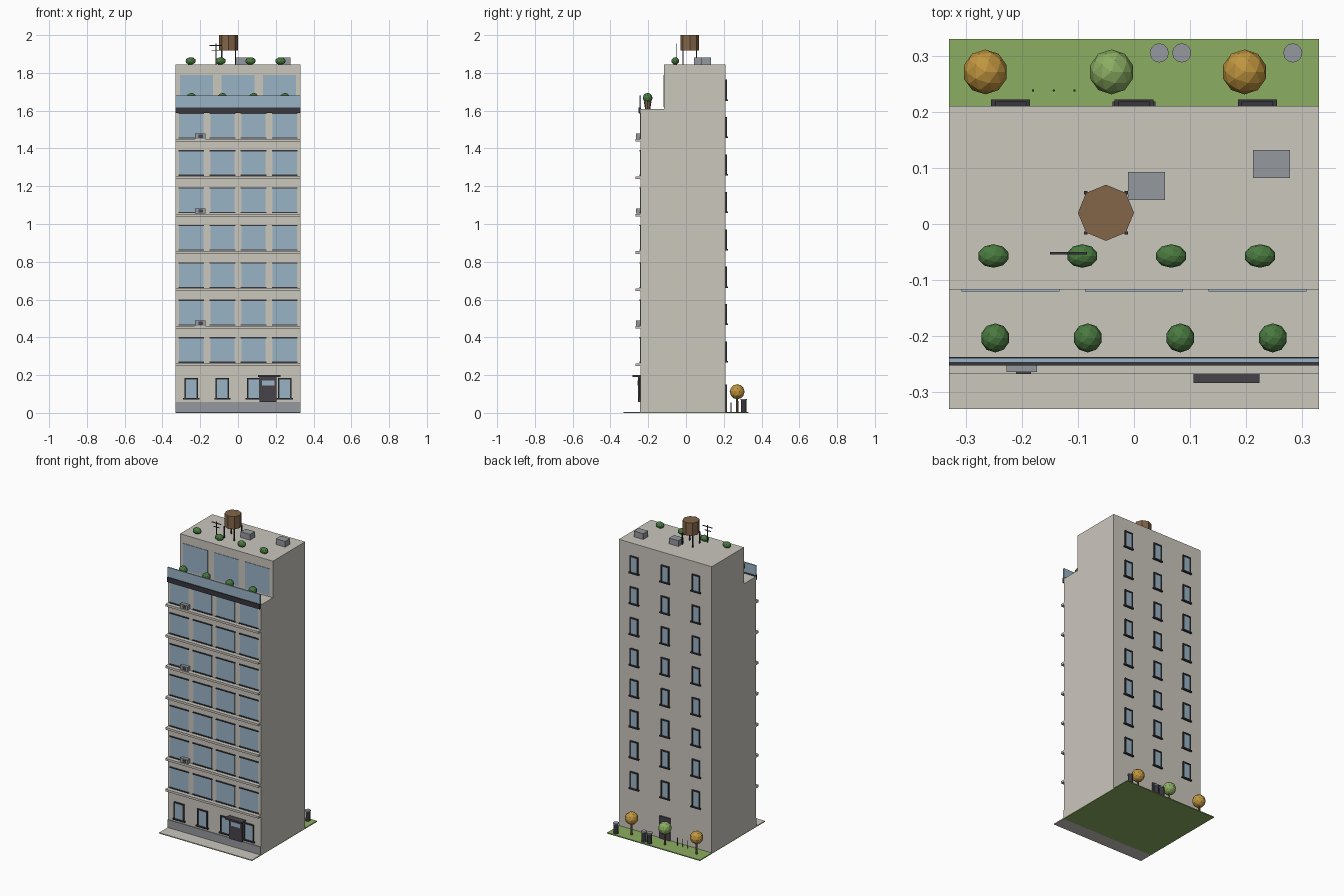
import bpy, bmesh
from mathutils import Matrix, Vector

cube = bpy.data.objects.get("Cube")
if cube:
    bpy.data.objects.remove(cube, do_unlink=True)


def material(name, rgb):
    """Flat material from an sRGB hex code."""
    srgb = [int(rgb[i:i + 2], 16) / 255 for i in (0, 2, 4)]
    col = [c / 12.92 if c < 0.04 else ((c + 0.055) / 1.055) ** 2.4 for c in srgb] + [1]
    m = bpy.data.materials.new(name)
    m.use_nodes = True
    m.diffuse_color = col
    m.node_tree.nodes["Principled BSDF"].inputs["Base Color"].default_value = col
    return m


STONE = material("pale stone", "CBC7BE")
GLASS = material("blue glass", "9AB4C6")
DARK = material("dark metal", "37373D")
DOOR = material("door charcoal", "47434A")
GREY = material("grey metal", "95999D")
LAWN = material("lawn green", "8BAD62")
BUSH = material("bush green", "4A7A40")
AUTUMN = material("autumn leaf", "C0953F")
WOOD = material("brown wood", "836549")

# main levels and faces of the building
HALF, FRONT, BACK = 0.33, -0.24, 0.21
TERRACE, ROOF, SETBACK = 1.61, 1.845, -0.117
FLOOR = 0.198
BAYS = [(i - 1.5) * 0.165 for i in range(4)]
BACK_BAYS = [-0.22, 0, 0.22]


def finish(name, bm, mat):
    bmesh.ops.recalc_face_normals(bm, faces=bm.faces)
    me = bpy.data.meshes.new(name)
    bm.to_mesh(me)
    bm.free()
    me.materials.append(mat)
    ob = bpy.data.objects.new(name, me)
    bpy.context.collection.objects.link(ob)
    return ob


def boxes(name, mat, items):
    """Boxes, each given as its x, y and z ranges."""
    bm = bmesh.new()
    for xs, ys, zs in items:
        mid = [sum(r) / 2 for r in (xs, ys, zs)]
        size = [abs(r[1] - r[0]) for r in (xs, ys, zs)]
        mtx = Matrix.Translation(mid) @ Matrix.Diagonal((*size, 1))
        bmesh.ops.create_cube(bm, size=1, matrix=mtx)
    return finish(name, bm, mat)


def drums(name, mat, spots, r, z0, z1, sides=8, r_top=None):
    """Upright prisms at each x, y spot."""
    bm = bmesh.new()
    for x, y in spots:
        bmesh.ops.create_cone(bm, cap_ends=True, segments=sides, radius1=r,
                              radius2=r_top or r, depth=z1 - z0,
                              matrix=Matrix.Translation((x, y, (z0 + z1) / 2)))
    return finish(name, bm, mat)


def foliage(name, mat, spots, z, radii):
    """Faceted balls of leaves."""
    bm = bmesh.new()
    for x, y in spots:
        mtx = Matrix.Translation((x, y, z)) @ Matrix.Diagonal((*radii, 1))
        bmesh.ops.create_icosphere(bm, subdivisions=2, radius=1, matrix=mtx)
    return finish(name, bm, mat)


def span(c, w):
    return (c - w / 2, c + w / 2)


def out(face, depth):
    """Range in y from a wall outwards."""
    return (face, face + (depth if face > 0 else -depth))


def framed(name, face, spots, w, h):
    """Small windows with a raised frame, a sill and a pane; spots are x, bottom z."""
    t = 0.008
    bars, panes = [], []
    for x, z in spots:
        deep = out(face, 0.008)
        for side in (-1, 1):
            bars.append((span(x + side * (w - t) / 2, t), deep, (z, z + h)))
        bars.append((span(x, w), deep, (z + h - t, z + h)))
        bars.append((span(x, w + 0.014), out(face, 0.012), (z - t / 2, z + t / 2)))
        panes.append((span(x, w - t), out(face, 0.004), (z, z + h - t / 2)))
    boxes(name + "_frames", DARK, bars)
    boxes(name + "_panes", GLASS, panes)


# ground
boxes("lawn", LAWN, [((-HALF, HALF), (FRONT, HALF), (0, 0.006))])
boxes("pavement", STONE, [((-HALF, HALF), (-HALF, FRONT), (0, 0.006))])

# building body with a set-back top floor
profile = [(FRONT, 0.004), (BACK, 0.004), (BACK, ROOF), (SETBACK, ROOF),
           (SETBACK, TERRACE), (FRONT, TERRACE)]
bm = bmesh.new()
side = bm.faces.new([bm.verts.new((-HALF, y, z)) for y, z in profile])
ext = bmesh.ops.extrude_face_region(bm, geom=[side], use_keep_orig=True)
bmesh.ops.translate(bm, vec=Vector((2 * HALF, 0, 0)),
                    verts=[v for v in ext["geom"] if isinstance(v, bmesh.types.BMVert)])
finish("building_body", bm, STONE)

# front: plinth, ledges and wide windows
boxes("plinth", GREY, [((-HALF, HALF), out(FRONT, 0.004), (0, 0.057))])
floors = [0.255 + i * FLOOR for i in range(7)]
boxes("floor_ledges", STONE,
      [((-HALF, HALF), out(FRONT, 0.027), span(z, 0.014)) for z in floors])
wide = [(x, z) for z in floors for x in BAYS]
boxes("front_windows", GLASS,
      [(span(x, 0.128), out(FRONT, 0.003), (z + 0.015, z + 0.142)) for x, z in wide])
boxes("front_window_rails", DARK,
      [(span(x, 0.136), out(FRONT, 0.007), span(z + dz, 0.006))
       for x, z in wide for dz in (0.013, 0.143)])
framed("ground_floor", FRONT, [(x, 0.075) for x in BAYS], 0.072, 0.11)

# entrance
boxes("front_door", DOOR, [(span(0.16, 0.09), out(FRONT, 0.014), (0.057, 0.19))])
boxes("front_door_pane", GLASS, [(span(0.16, 0.064), out(FRONT, 0.016), (0.145, 0.172))])
boxes("entrance_canopy", DOOR, [(span(0.165, 0.118), out(FRONT, 0.043), (0.19, 0.2))])

# wall air conditioners
units = [floors[i] + 0.008 for i in (1, 4, 6)]
boxes("wall_coolers", GREY,
      [(span(-0.2, 0.054), out(FRONT, 0.024), (z, z + 0.028)) for z in units])
boxes("wall_cooler_grilles", DOOR,
      [(span(-0.197, 0.026), out(FRONT, 0.026), (z + 0.005, z + 0.023)) for z in units])

# terrace: dark cornice, glass balustrade, top floor windows
boxes("terrace_cornice", DARK, [((-HALF, HALF), (-0.252, -0.237), (1.587, 1.618))])
boxes("balustrade", GLASS, [((-HALF, HALF), (-0.247, -0.239), (1.618, 1.68))])
boxes("top_floor_windows", GLASS,
      [(span(x, 0.174), (SETBACK, SETBACK - 0.003), (TERRACE + 0.01, 1.79))
       for x in BACK_BAYS])

# back: windows and door
framed("back", BACK, [(x, 0.27 + i * FLOOR) for i in range(8) for x in BACK_BAYS],
       0.056, 0.108)
boxes("back_door", DOOR, [(span(0, 0.076), out(BACK, 0.008), (0.006, 0.15))])

# terrace and roof planting
pots = [(x, -0.203) for x in BAYS]
drums("terrace_pots", WOOD, pots, 0.014, TERRACE, 1.648, r_top=0.02)
foliage("terrace_bushes", BUSH, pots, 1.668, (0.026, 0.026, 0.026))
foliage("roof_bushes", BUSH, [(x * 0.96 - 0.013, -0.057) for x in BAYS], 1.863,
        (0.028, 0.021, 0.02))

# water tank on legs
tx, ty = -0.05, 0.02
drums("water_tank", WOOD, [(tx, ty)], 0.05, 1.918, 2)
boxes("tank_legs", DARK, [(span(tx + sx * 0.036, 0.006), span(ty + sy * 0.036, 0.006),
                           (ROOF, 1.92)) for sx in (-1, 1) for sy in (-1, 1)])

# roof machines and aerial
boxes("roof_coolers", GREY, [(span(x, 0.066), span(y, 0.05), (ROOF, ROOF + 0.037))
                             for x, y in ((0.022, 0.068), (0.245, 0.107))])
ax, ay = -0.117, -0.052
boxes("aerial", DARK, [(span(ax, 0.004), span(ay, 0.004), (ROOF, 1.955)),
                       (span(ax, 0.066), span(ay, 0.004), span(1.945, 0.004)),
                       (span(ax, 0.044), span(ay, 0.004), span(1.92, 0.004))])

# back garden: trees, bins and posts
trees = [(x, 0.271) for x in (-0.265, -0.04, 0.197)]
drums("tree_trunks", WOOD, trees, 0.007, 0.004, 0.09, r_top=0.005)
crown = (0.04, 0.04, 0.04)
foliage("autumn_crowns", AUTUMN, trees[::2], 0.112, crown)
foliage("green_crown", LAWN, trees[1:2], 0.112, crown)
bins = [(x, 0.305) for x in (0.045, 0.085, 0.283)]
drums("bins", DARK, bins, 0.015, 0.006, 0.067, sides=12)
drums("bin_lids", GREY, bins, 0.017, 0.067, 0.073, sides=12)
drums("garden_posts", DARK, [(x, 0.238) for x in (-0.18, -0.143, -0.106)],
      0.002, 0.004, 0.055)
